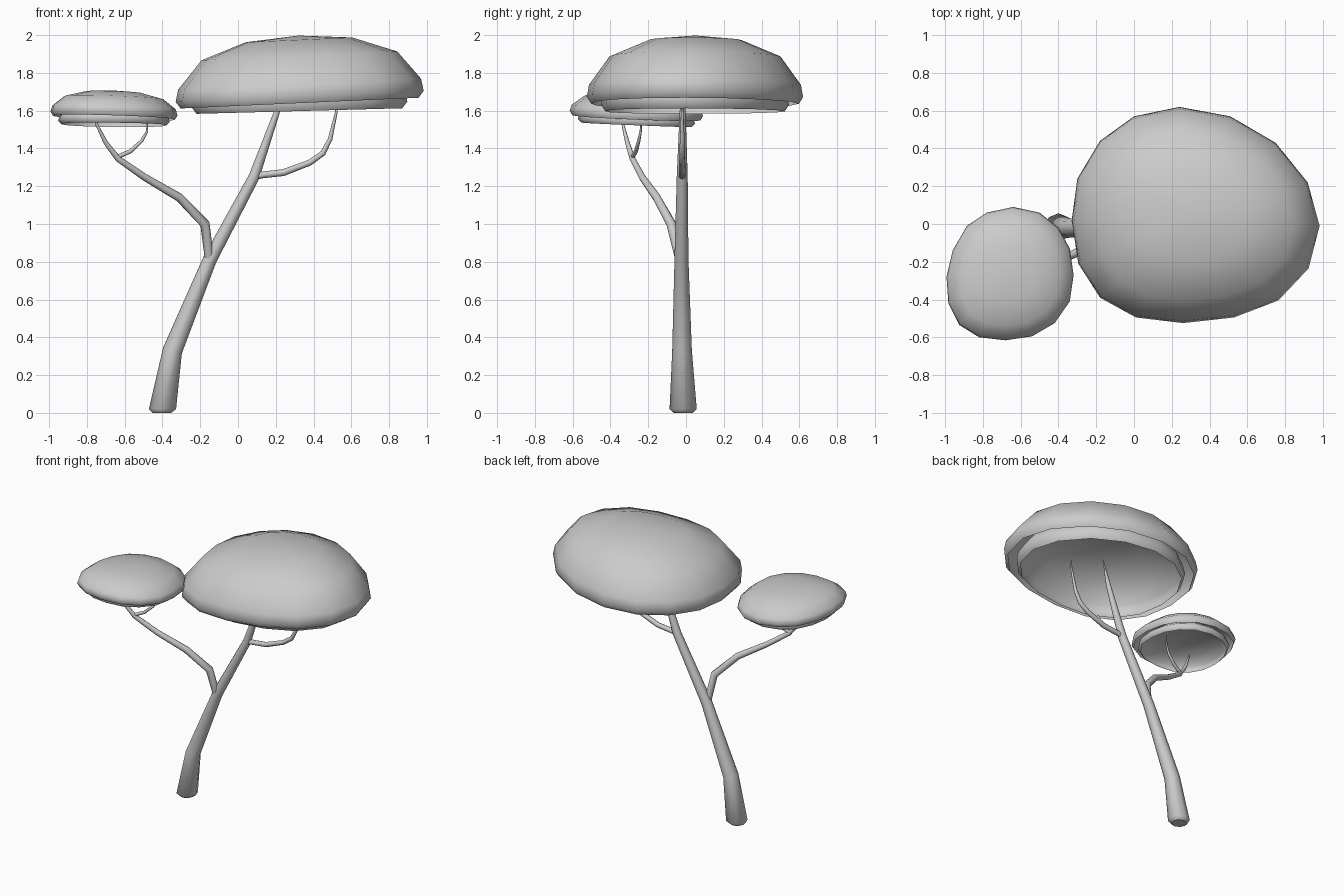
import bpy, bmesh
from math import sin, cos, pi
from mathutils import Vector

if "Cube" in bpy.data.objects:
    bpy.data.objects.remove(bpy.data.objects["Cube"])


def finish(bm, name):
    bmesh.ops.recalc_face_normals(bm, faces=bm.faces)
    for f in bm.faces:
        f.smooth = len(f.verts) < 5
    mesh = bpy.data.meshes.new(name)
    bm.to_mesh(mesh)
    bm.free()
    obj = bpy.data.objects.new(name, mesh)
    bpy.context.collection.objects.link(obj)
    return obj


def bridge(bm, rings):
    for a, b in zip(rings, rings[1:]):
        n = len(a)
        for i in range(n):
            bm.faces.new((a[i], a[(i + 1) % n], b[(i + 1) % n], b[i]))


def limb(name, points, flat_rings=0, sides=8):
    """Tapered tube through (x, y, z, radius); the first flat_rings stay level."""
    bm = bmesh.new()
    pos = [Vector(p[:3]) for p in points]
    rings = []
    for i, p in enumerate(pos):
        t = (pos[min(i + 1, len(pos) - 1)] - pos[max(i - 1, 0)]).normalized()
        if i < flat_rings:
            t = Vector((0, 0, 1))
        u = Vector((0, 1, 0)).cross(t).normalized()
        v = t.cross(u)
        r = points[i][3]
        rings.append([bm.verts.new(p + r * (u * cos(2 * pi * k / sides) + v * sin(2 * pi * k / sides)))
                      for k in range(sides)])
    bridge(bm, rings)
    bm.faces.new(rings[0])
    bm.faces.new(rings[-1])
    return finish(bm, name)


def dome(name, centre, outline, profile, top, tilt):
    """Open-bottomed cap: outline scaled by each (factor, z), tilted in x and y."""
    bm = bmesh.new()
    c = Vector(centre)
    rings = []
    for s, z in profile:
        ring = []
        for p in outline:
            d = (Vector(p) - c) * s
            ring.append(bm.verts.new((c.x + d.x, c.y + d.y, z + d.x * tilt[0] + d.y * tilt[1])))
        rings.append(ring)
    bridge(bm, rings)
    apex = bm.verts.new((c.x, c.y, top))
    last = rings[-1]
    for i in range(len(last)):
        bm.faces.new((last[i], last[(i + 1) % len(last)], apex))
    return finish(bm, name)


# Trunk
limb("trunk", [(-.403, -.015, 0, .05), (-.40, -.015, .02, .072), (-.347, -.021, .33, .052),
               (-.15, -.024, .81, .037), (.085, -.02, 1.25, .029), (.205, -.018, 1.59, .016),
               (.255, -.015, 1.77, .003)], flat_rings=2)

# Branches
limb("right_branch", [(.08, -.02, 1.25, .018), (.13, -.02, 1.26, .018), (.24, -.02, 1.272, .018),
                      (.38, -.02, 1.325, .016), (.45, -.02, 1.375, .015), (.488, -.02, 1.45, .012),
                      (.52, -.02, 1.59, .007), (.53, -.02, 1.68, .002)])
limb("left_branch", [(-.15, -.03, .80, .024), (-.175, -.078, 1.0, .026), (-.31, -.155, 1.14, .023),
                     (-.49, -.23, 1.245, .019), (-.635, -.283, 1.345, .016), (-.70, -.31, 1.43, .012),
                     (-.75, -.335, 1.53, .007), (-.765, -.342, 1.575, .002)])
limb("left_twig", [(-.65, -.285, 1.35, .012), (-.57, -.265, 1.385, .011), (-.51, -.25, 1.44, .009),
                   (-.482, -.24, 1.49, .006), (-.478, -.235, 1.565, .002)])

# Large canopy: outer cap with a smaller cap nested below it
large = [(.24, .62), (.51, .57), (.75, .43), (.92, .22), (.983, -.01), (.925, -.235), (.765, -.405),
         (.53, -.495), (.26, -.525), (.01, -.495), (-.18, -.39), (-.295, -.21), (-.33, .02),
         (-.30, .24), (-.18, .44), (0, .57)]
dome("large_canopy", (.32, .05), large,
     [(.96, 1.64), (1, 1.675), (.98, 1.74), (.79, 1.89), (.43, 1.975)], 1.998, (.045, 0))
dome("large_canopy_underside", (.32, .05), large,
     [(.83, 1.598), (.87, 1.633), (.85, 1.69), (.687, 1.815), (.374, 1.89)], 1.91, (.027, 0))

# Small canopy
small = [(-.64, .09), (-.5, .06), (-.4, -.02), (-.34, -.13), (-.32, -.27), (-.34, -.41),
         (-.42, -.525), (-.54, -.595), (-.68, -.616), (-.82, -.60), (-.925, -.535), (-.983, -.42),
         (-.993, -.28), (-.96, -.14), (-.885, -.01), (-.78, .06)]
dome("small_canopy", (-.66, -.26), small,
     [(.96, 1.562), (1, 1.585), (.97, 1.617), (.78, 1.668), (.43, 1.698)], 1.707, (-.03, -.04))
dome("small_canopy_underside", (-.66, -.26), small,
     [(.83, 1.525), (.88, 1.545), (.85, 1.572), (.68, 1.617), (.37, 1.643)], 1.651, (-.01, -.04))
